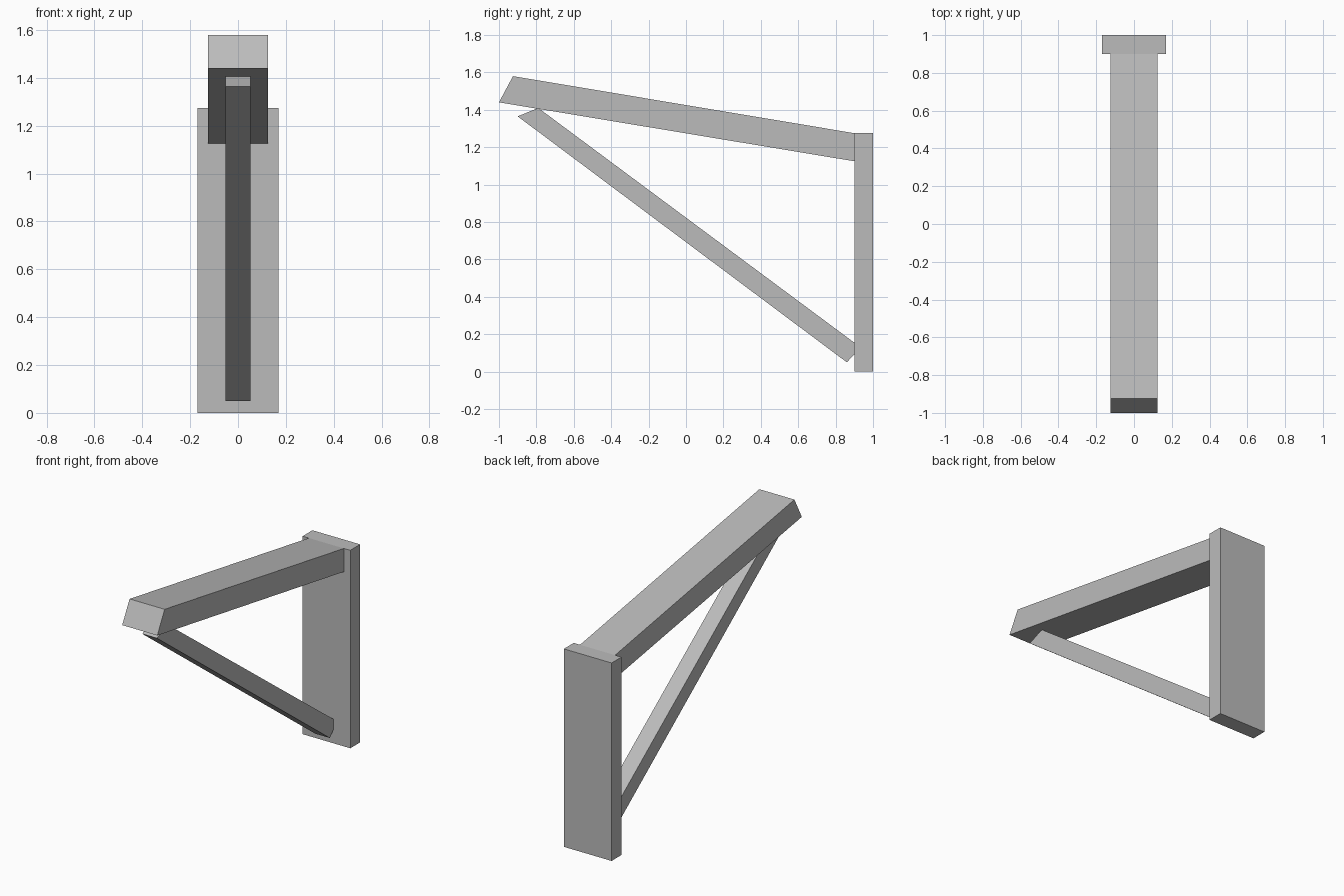
import bpy
import bmesh

cube = bpy.data.objects.get("Cube")
if cube:
    bpy.data.objects.remove(cube, do_unlink=True)

grey = bpy.data.materials.new("plain grey")
grey.use_nodes = True
colour = (0.5, 0.5, 0.5, 1)
grey.diffuse_color = colour
grey.node_tree.nodes["Principled BSDF"].inputs["Base Color"].default_value = colour


def bar(name, half_width, profile):
    """Extrude a side profile of (y, z) points evenly across x."""
    bm = bmesh.new()
    face = bm.faces.new([bm.verts.new((-half_width, y, z)) for y, z in profile])
    side = bmesh.ops.extrude_face_region(bm, geom=[face])
    verts = [v for v in side["geom"] if isinstance(v, bmesh.types.BMVert)]
    bmesh.ops.translate(bm, verts=verts, vec=(2 * half_width, 0, 0))
    bmesh.ops.recalc_face_normals(bm, faces=bm.faces)
    mesh = bpy.data.meshes.new(name)
    bm.to_mesh(mesh)
    bm.free()
    mesh.materials.append(grey)
    obj = bpy.data.objects.new(name, mesh)
    bpy.context.collection.objects.link(obj)
    return obj


# Upright plate at the back
bar("wall_plate", 0.17, [(0.9, 0), (1, 0), (1, 1.275), (0.9, 1.275)])

# Rising beam with a slanted front end
bar("top_beam", 0.125, [(-1, 1.44), (0.9, 1.125), (0.9, 1.275), (-0.925, 1.58)])

# Diagonal brace, its lower corner cut flush with the plate
bar("diagonal_brace", 0.052,
    [(-0.9, 1.365), (0.86, 0.05), (0.9, 0.093), (0.9, 0.155), (-0.79, 1.41)])
